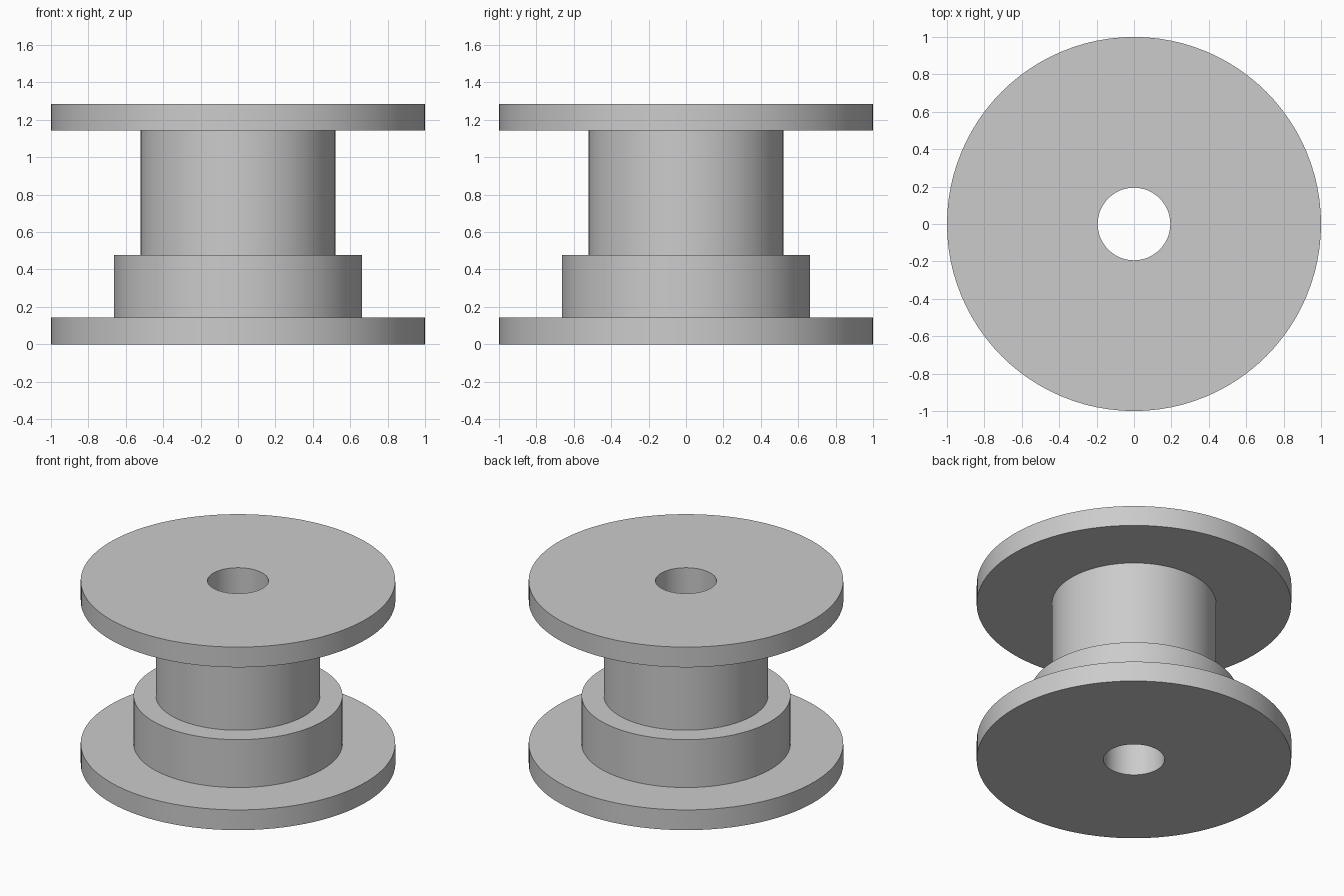
import bpy, bmesh, math

cube = bpy.data.objects.get("Cube")
if cube:
    bpy.data.objects.remove(cube, do_unlink=True)

# Plain grey material
grey = bpy.data.materials.new("grey")
grey.use_nodes = True
colour = (0.6, 0.6, 0.6, 1)
grey.diffuse_color = colour
grey.node_tree.nodes["Principled BSDF"].inputs["Base Color"].default_value = colour

# Main dimensions
BORE, CORE, COLLAR, FLANGE = 0.194, 0.522, 0.664, 1.0
HEIGHT, THICK, COLLAR_TOP = 1.284, 0.142, 0.478
SEGMENTS = 96


def lathe(name, profile, material):
    """Revolve a closed (radius, z) outline around the z axis."""
    bm = bmesh.new()
    verts = [bm.verts.new((r, 0, z)) for r, z in profile]
    edges = [bm.edges.new((a, b)) for a, b in zip(verts, verts[1:] + verts[:1])]
    bmesh.ops.spin(bm, geom=verts + edges, cent=(0, 0, 0), axis=(0, 0, 1),
                   angle=math.tau, steps=SEGMENTS, use_merge=True)
    bmesh.ops.remove_doubles(bm, verts=bm.verts[:], dist=1e-4)
    bmesh.ops.recalc_face_normals(bm, faces=bm.faces[:])
    mesh = bpy.data.meshes.new(name)
    bm.to_mesh(mesh)
    bm.free()
    mesh.materials.append(material)
    obj = bpy.data.objects.new(name, mesh)
    bpy.context.collection.objects.link(obj)
    bpy.ops.object.select_all(action="DESELECT")
    obj.select_set(True)
    bpy.context.view_layer.objects.active = obj
    bpy.ops.object.shade_smooth_by_angle(angle=math.radians(30))
    return obj


# Spool: lower flange, collar, core, upper flange and through bore
lathe("spool", [
    (BORE, 0), (FLANGE, 0), (FLANGE, THICK),
    (COLLAR, THICK), (COLLAR, COLLAR_TOP),
    (CORE, COLLAR_TOP), (CORE, HEIGHT - THICK),
    (FLANGE, HEIGHT - THICK), (FLANGE, HEIGHT), (BORE, HEIGHT),
], grey)
